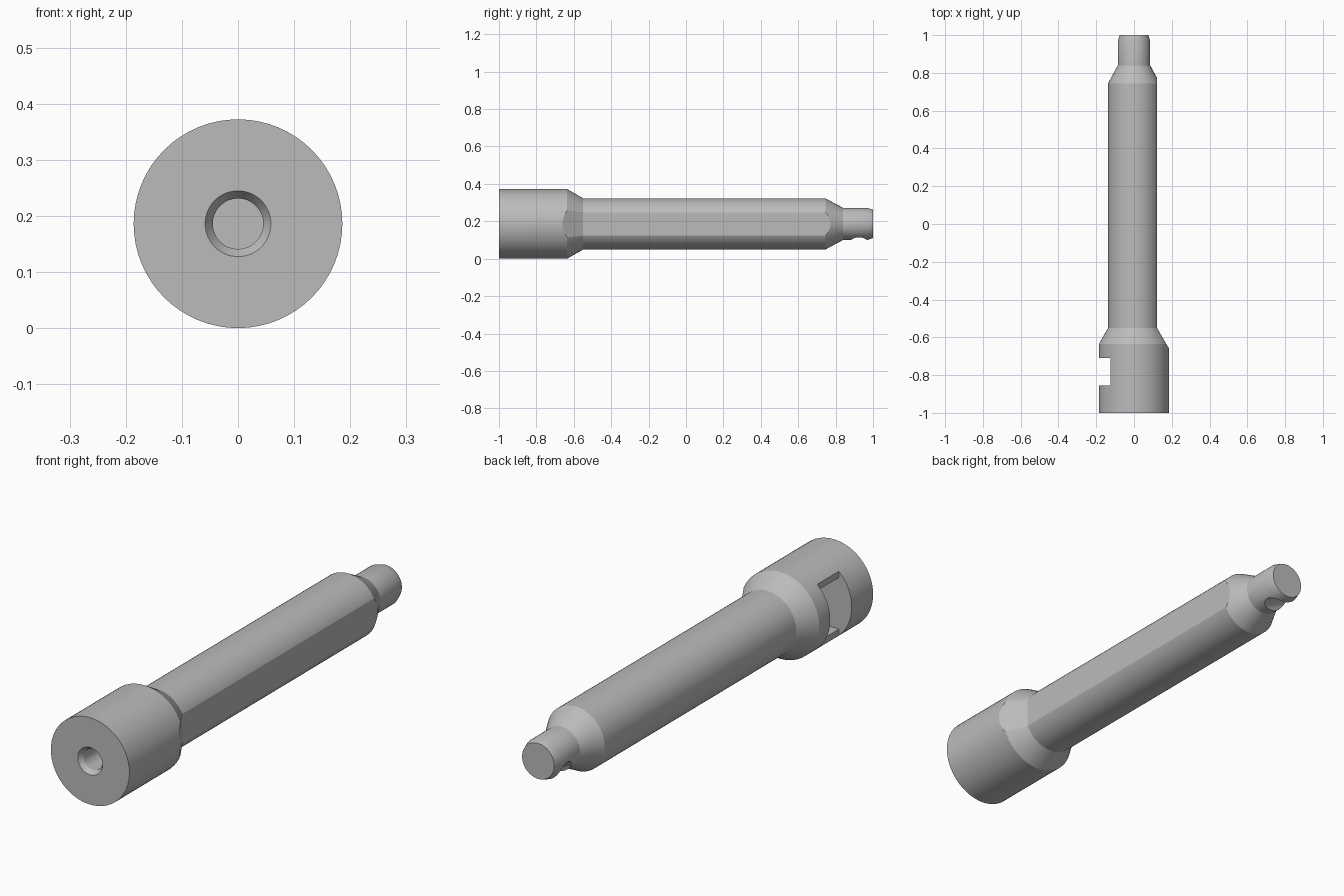
import bpy, bmesh, math
from mathutils import Matrix, Vector

cube = bpy.data.objects.get("Cube")
if cube:
    bpy.data.objects.remove(cube, do_unlink=True)

AXIS_Z = 0.186   # height of the pin's long axis
SIDES = 64

steel = bpy.data.materials.new("grey_steel")
steel.use_nodes = True
colour = (0.5, 0.5, 0.5, 1)
steel.diffuse_color = colour
steel.node_tree.nodes["Principled BSDF"].inputs["Base Color"].default_value = colour


def make_object(name, bm):
    bmesh.ops.recalc_face_normals(bm, faces=bm.faces)
    mesh = bpy.data.meshes.new(name)
    bm.to_mesh(mesh)
    bm.free()
    mesh.materials.append(steel)
    obj = bpy.data.objects.new(name, mesh)
    bpy.context.collection.objects.link(obj)
    return obj


def lathe(name, profile):
    """Revolve (radius, y) points about the long axis and cap the ends."""
    bm = bmesh.new()
    rings = []
    for r, y in profile:
        angles = [2 * math.pi * i / SIDES for i in range(SIDES)]
        rings.append([bm.verts.new((r * math.cos(a), y, AXIS_Z + r * math.sin(a))) for a in angles])
    for a, b in zip(rings, rings[1:]):
        for i in range(SIDES):
            j = (i + 1) % SIDES
            bm.faces.new((a[i], a[j], b[j], b[i]))
    bm.faces.new(rings[0])
    bm.faces.new(rings[-1])
    return make_object(name, bm)


def prism(name, outline, direction):
    """Extrude a closed outline of 3D points along a vector."""
    bm = bmesh.new()
    face = bm.faces.new([bm.verts.new(p) for p in outline])
    result = bmesh.ops.extrude_face_region(bm, geom=[face])
    verts = [v for v in result["geom"] if isinstance(v, bmesh.types.BMVert)]
    bmesh.ops.translate(bm, verts=verts, vec=direction)
    return make_object(name, bm)


def cut(target, cutter):
    cutter.hide_render = True
    mod = target.modifiers.new(cutter.name, "BOOLEAN")
    mod.operation = "DIFFERENCE"
    mod.solver = "EXACT"
    mod.object = cutter
    bpy.context.view_layer.objects.active = target
    bpy.ops.object.modifier_apply(modifier=mod.name)
    bpy.data.objects.remove(cutter, do_unlink=True)


# Stepped pin: head, shoulder, shaft, taper and nose
pin = lathe("stepped_pin", [
    (0.186, -1), (0.186, -0.635), (0.137, -0.55), (0.137, 0.745),
    (0.086, 0.84), (0.086, 0.97), (0.076, 1)])

# Long flat along the left side, sloping out over the shoulder
cut(pin, prism("side_flat", [
    (0.122, -0.55, -0.1), (0.122, 1.1, -0.1), (0.3, 1.1, -0.1),
    (0.3, -0.857, -0.1)], (0, 0, 0.6)))

# Open side slot with a round-bottomed pocket behind it
cut(pin, prism("slot", [
    (-0.3, -0.855, -0.1), (-0.125, -0.855, -0.1),
    (-0.125, -0.71, -0.1), (-0.3, -0.71, -0.1)], (0, 0, 0.6)))
R = 0.11
pocket = [(-0.2, -0.855, AXIS_Z - R)]
for i in range(25):
    a = -math.pi / 2 + math.pi * i / 24
    pocket.append((R * math.cos(a), -0.855, AXIS_Z + R * math.sin(a)))
pocket.append((-0.2, -0.855, AXIS_Z + R))
cut(pin, prism("slot_pocket", pocket, (0, 0.145, 0)))

# Countersunk hole from the head face into the pocket
cut(pin, lathe("front_hole", [
    (0.062, -1.005), (0.045, -0.98), (0.045, -0.8)]))

# Round cross groove under the nose
tilt = math.radians(25)
down = Vector((-math.sin(tilt), 0, -math.cos(tilt)))
along = Vector((math.cos(tilt), 0, -math.sin(tilt)))
centre = Vector((0, 0.925, AXIS_Z)) + down * 0.09
groove = []
for i in range(32):
    a = 2 * math.pi * i / 32
    groove.append(centre - along * 0.2 + down * 0.045 * math.sin(a)
                  + Vector((0, 0.045 * math.cos(a), 0)))
cut(pin, prism("nose_groove", groove, along * 0.4))

# Smooth round walls, crisp steps
bpy.ops.object.select_all(action="DESELECT")
pin.select_set(True)
bpy.context.view_layer.objects.active = pin
bpy.ops.object.shade_smooth_by_angle(angle=math.radians(20))
